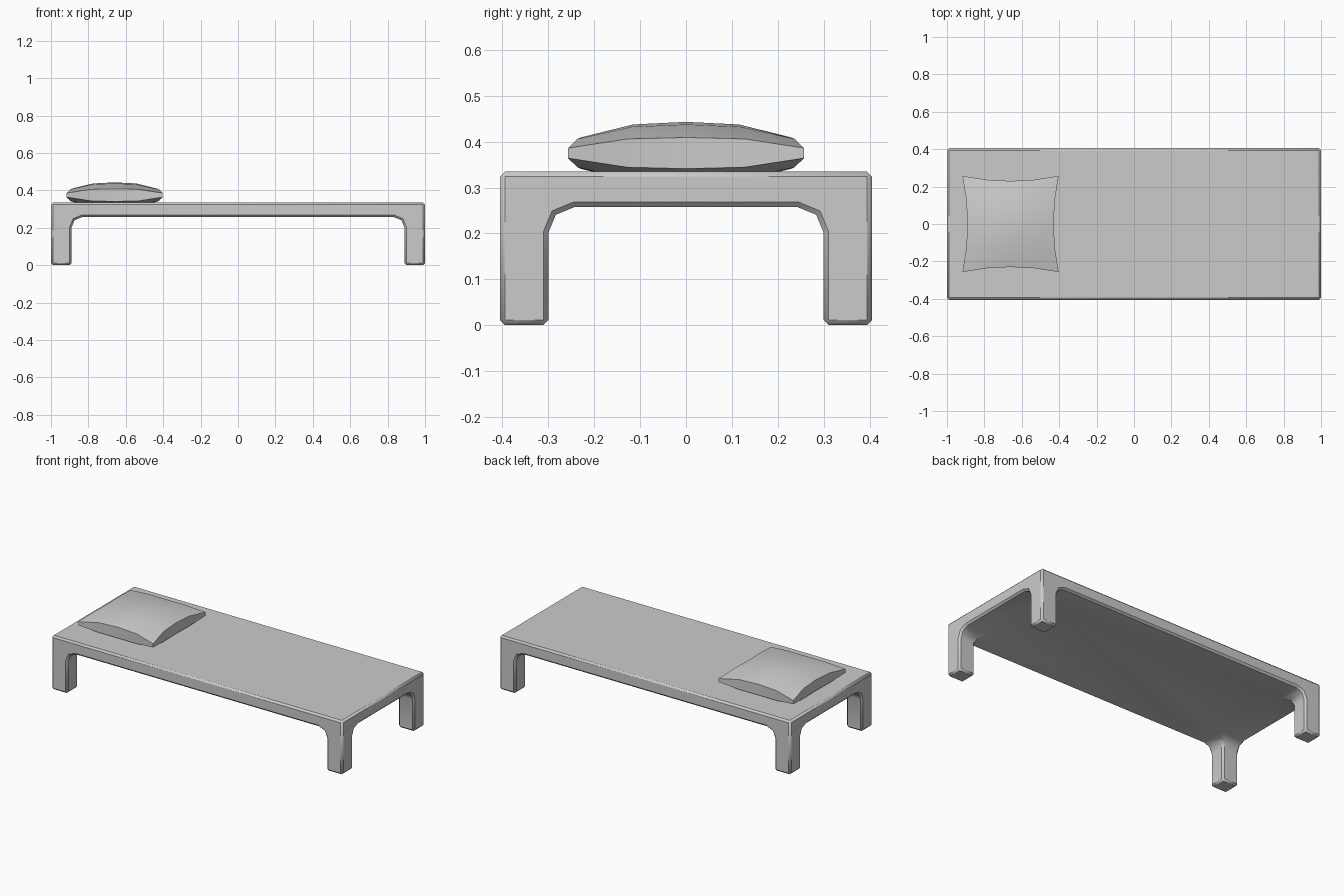
import bpy, bmesh

if "Cube" in bpy.data.objects:
    bpy.data.objects.remove(bpy.data.objects["Cube"])


def finish(bm, name, angle):
    bmesh.ops.recalc_face_normals(bm, faces=bm.faces[:])
    mesh = bpy.data.meshes.new(name)
    bm.to_mesh(mesh)
    bm.free()
    ob = bpy.data.objects.new(name, mesh)
    bpy.context.collection.objects.link(ob)
    bpy.ops.object.select_all(action='DESELECT')
    ob.select_set(True)
    bpy.context.view_layer.objects.active = ob
    bpy.ops.object.shade_smooth_by_angle(angle=angle)
    return ob


# Bed frame: slab with a 3x3 layout, corner cells extruded down into legs
HX, HY, LEG_X, LEG_Y = 1.0, 0.405, 0.89, 0.30
Z_TOP, Z_UNDER = 0.335, 0.257
bm = bmesh.new()
bmesh.ops.create_cube(bm, size=2)
for v in bm.verts:
    v.co = (v.co.x * HX, v.co.y * HY, Z_TOP if v.co.z > 0 else Z_UNDER)
for axis, cut in ((0, LEG_X), (1, LEG_Y)):
    for s in (-1, 1):
        co, no = [0, 0, 0], [0, 0, 0]
        co[axis], no[axis] = s * cut, 1
        bmesh.ops.bisect_plane(bm, geom=bm.verts[:] + bm.edges[:] + bm.faces[:],
                               plane_co=co, plane_no=no)
corners = []
for f in bm.faces:
    c = f.calc_center_median()
    if abs(c.z - Z_UNDER) < 1e-4 and abs(c.x) > LEG_X and abs(c.y) > LEG_Y:
        corners.append(f)
for f in corners:
    ext = bmesh.ops.extrude_discrete_faces(bm, faces=[f])
    for v in ext['faces'][0].verts:
        v.co.z = 0.0
bmesh.ops.remove_doubles(bm, verts=bm.verts[:], dist=1e-5)
bmesh.ops.recalc_face_normals(bm, faces=bm.faces[:])
bmesh.ops.dissolve_limit(bm, angle_limit=0.01, verts=bm.verts[:], edges=bm.edges[:])

# Two-segment fillets where the legs meet the slab
inner = []
for e in bm.edges:
    m = (e.verts[0].co + e.verts[1].co) / 2
    flat = all(abs(v.co.z - Z_UNDER) < 1e-4 for v in e.verts)
    if flat and e.calc_length() < 0.2 and abs(m.x) < HX - 0.01 and abs(m.y) < HY - 0.01:
        inner.append(e)
bmesh.ops.bevel(bm, geom=inner, offset=0.056, segments=2, profile=0.5,
                affect='EDGES', clamp_overlap=False)
frame = finish(bm, "bed_frame", 1.05)
bev = frame.modifiers.new("soft_edges", 'BEVEL')
bev.width = 0.011
bev.segments = 1
bev.limit_method = 'ANGLE'
bev.angle_limit = 1.05


# Pillow: subdivided cube with pinched corners and a domed top and bottom
def dome(t):
    return 1 - 0.5 * abs(t) ** 2.6


bm = bmesh.new()
bmesh.ops.create_cube(bm, size=2)
bmesh.ops.subdivide_edges(bm, edges=bm.edges[:], cuts=3, use_grid_fill=True)
for v in bm.verts:
    u, w, t = v.co
    height = 0.068 * dome(u) * dome(w) - 0.006 * (u * w) ** 4
    v.co = (-0.66 + u * (0.23 + 0.027 * w * w),
            w * (0.23 + 0.027 * u * u),
            0.375 + t * height)
finish(bm, "pillow", 0.75)
